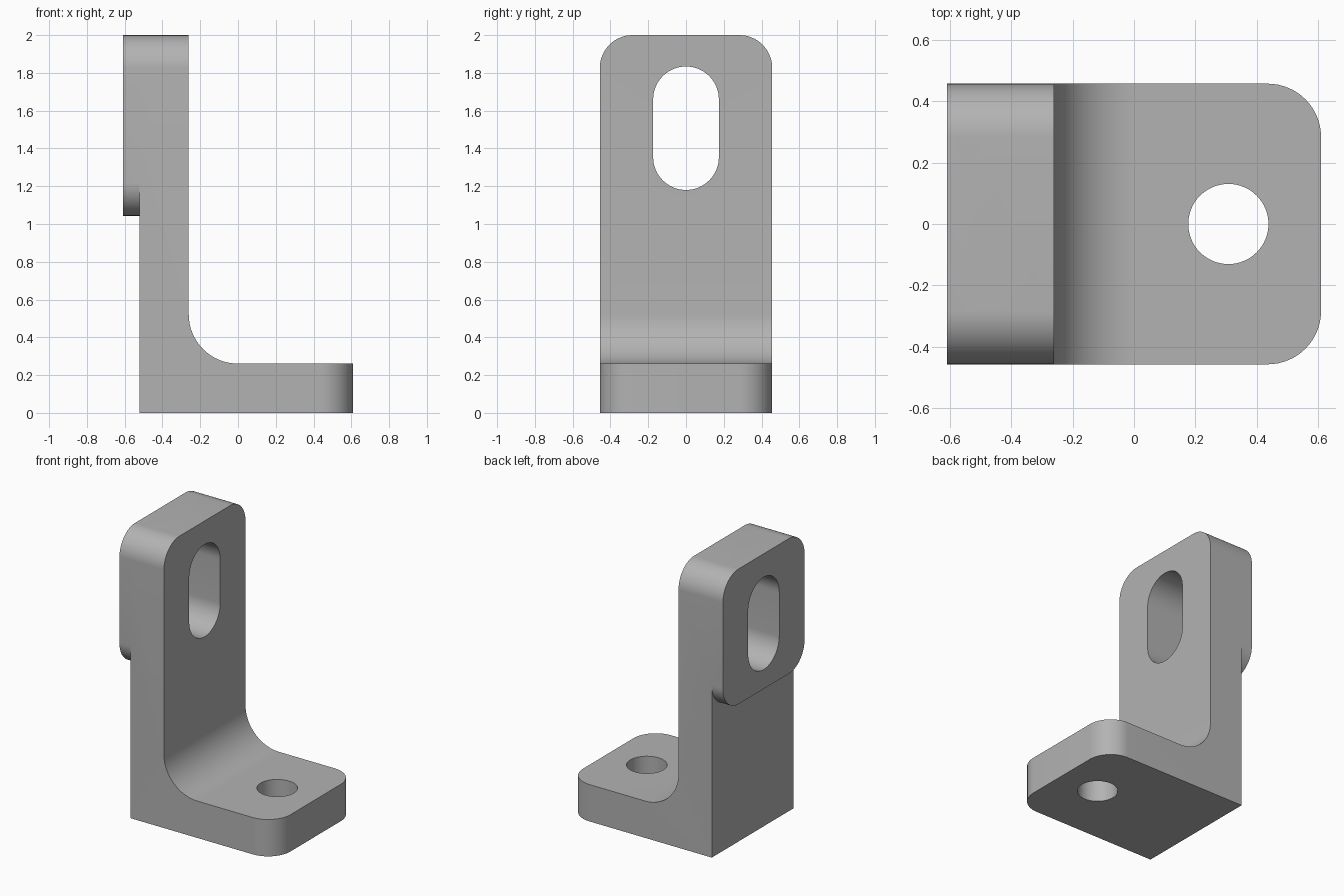
import bpy, bmesh, math
from mathutils import Vector

if "Cube" in bpy.data.objects:
    bpy.data.objects.remove(bpy.data.objects["Cube"], do_unlink=True)

U = 2 / 23                      # design unit: the bracket is 23 units tall
HALF = 5.25 * U                 # half of the bracket width
X0, BACK, FACE, X1 = -7 * U, -6 * U, -3 * U, 7 * U
THICK, FILLET, ROUND = 3 * U, 3 * U, 2 * U
TOP, PAD_LOW = 2.0, 12 * U

grey = bpy.data.materials.new("bracket grey")
grey.use_nodes = True
grey.diffuse_color = (0.45, 0.45, 0.45, 1)
grey.node_tree.nodes["Principled BSDF"].inputs["Base Color"].default_value = (0.45, 0.45, 0.45, 1)


def arc(cx, cy, r, start, end, n=16):
    angles = [math.radians(start + (end - start) * i / n) for i in range(n + 1)]
    return [(cx + r * math.cos(a), cy + r * math.sin(a)) for a in angles]


def prism(name, points, direction):
    """Extrude a closed 3D outline along a direction."""
    bm = bmesh.new()
    face = bm.faces.new([bm.verts.new(p) for p in points])
    new = bmesh.ops.extrude_face_region(bm, geom=[face])["geom"]
    verts = [g for g in new if isinstance(g, bmesh.types.BMVert)]
    bmesh.ops.translate(bm, verts=verts, vec=Vector(direction))
    bmesh.ops.recalc_face_normals(bm, faces=bm.faces)
    mesh = bpy.data.meshes.new(name)
    bm.to_mesh(mesh)
    bm.free()
    mesh.materials.append(grey)
    obj = bpy.data.objects.new(name, mesh)
    bpy.context.collection.objects.link(obj)
    return obj


def round_edges(obj, test):
    """Round the edges whose two end points pass the test."""
    bm = bmesh.new()
    bm.from_mesh(obj.data)
    edges = [e for e in bm.edges if all(test(v.co) for v in e.verts)]
    bmesh.ops.bevel(bm, geom=edges, offset=ROUND, segments=16, profile=0.5, affect='EDGES')
    bm.to_mesh(obj.data)
    bm.free()


def combine(obj, other, operation):
    mod = obj.modifiers.new(other.name, 'BOOLEAN')
    mod.object, mod.operation, mod.solver = other, operation, 'EXACT'
    bpy.context.view_layer.objects.active = obj
    bpy.ops.object.modifier_apply(modifier=mod.name)
    bpy.data.objects.remove(other, do_unlink=True)


# L-shaped body with an inner fillet
fillet = arc(FACE + FILLET, THICK + FILLET, FILLET, 270, 180)
outline = [(BACK, 0), (X1, 0), (X1, THICK)] + fillet + [(FACE, TOP), (BACK, TOP)]
bracket = prism("bracket", [(x, -HALF, z) for x, z in outline], (0, 2 * HALF, 0))


def at_corner(co):
    return abs(co.x - X1) < 1e-4 or abs(co.z - TOP) < 1e-4


def is_corner_edge(e):
    d = e.verts[1].co - e.verts[0].co
    return abs(d.y) < 1e-4


bm = bmesh.new()
bm.from_mesh(bracket.data)
corners = [e for e in bm.edges if is_corner_edge(e) and
           (all(abs(v.co.x - X1) < 1e-4 for v in e.verts) or
            all(abs(v.co.z - TOP) < 1e-4 for v in e.verts))]
bmesh.ops.bevel(bm, geom=corners, offset=ROUND, segments=16, profile=0.5, affect='EDGES')
bm.to_mesh(bracket.data)
bm.free()

# Raised rounded pad on the rear of the upright
a, lo, hi = HALF - ROUND, PAD_LOW + ROUND, TOP - ROUND
pad_outline = (arc(a, hi, ROUND, 0, 90) + arc(-a, hi, ROUND, 90, 180)
               + arc(-a, lo, ROUND, 180, 270) + arc(a, lo, ROUND, 270, 360))
pad = prism("pad", [(X0, y, z) for y, z in pad_outline], (BACK - X0, 0, 0))
combine(bracket, pad, 'UNION')

# Upright slot and base bolt hole
slot_outline = arc(0, 1.66, ROUND, 0, 180, 32) + arc(0, 1.354, ROUND, 180, 360, 32)
slot = prism("slot_cutter", [(-1, y, z) for y, z in slot_outline], (1, 0, 0))
combine(bracket, slot, 'DIFFERENCE')
hole_outline = arc(0.307, 0, 1.5 * U, 0, 360, 64)[:-1]
hole = prism("hole_cutter", [(x, y, -0.2) for x, y in hole_outline], (0, 0, 0.7))
combine(bracket, hole, 'DIFFERENCE')

# Smooth curves, crisp edges
bracket.select_set(True)
bpy.context.view_layer.objects.active = bracket
bpy.ops.object.shade_smooth_by_angle(angle=math.radians(30))
